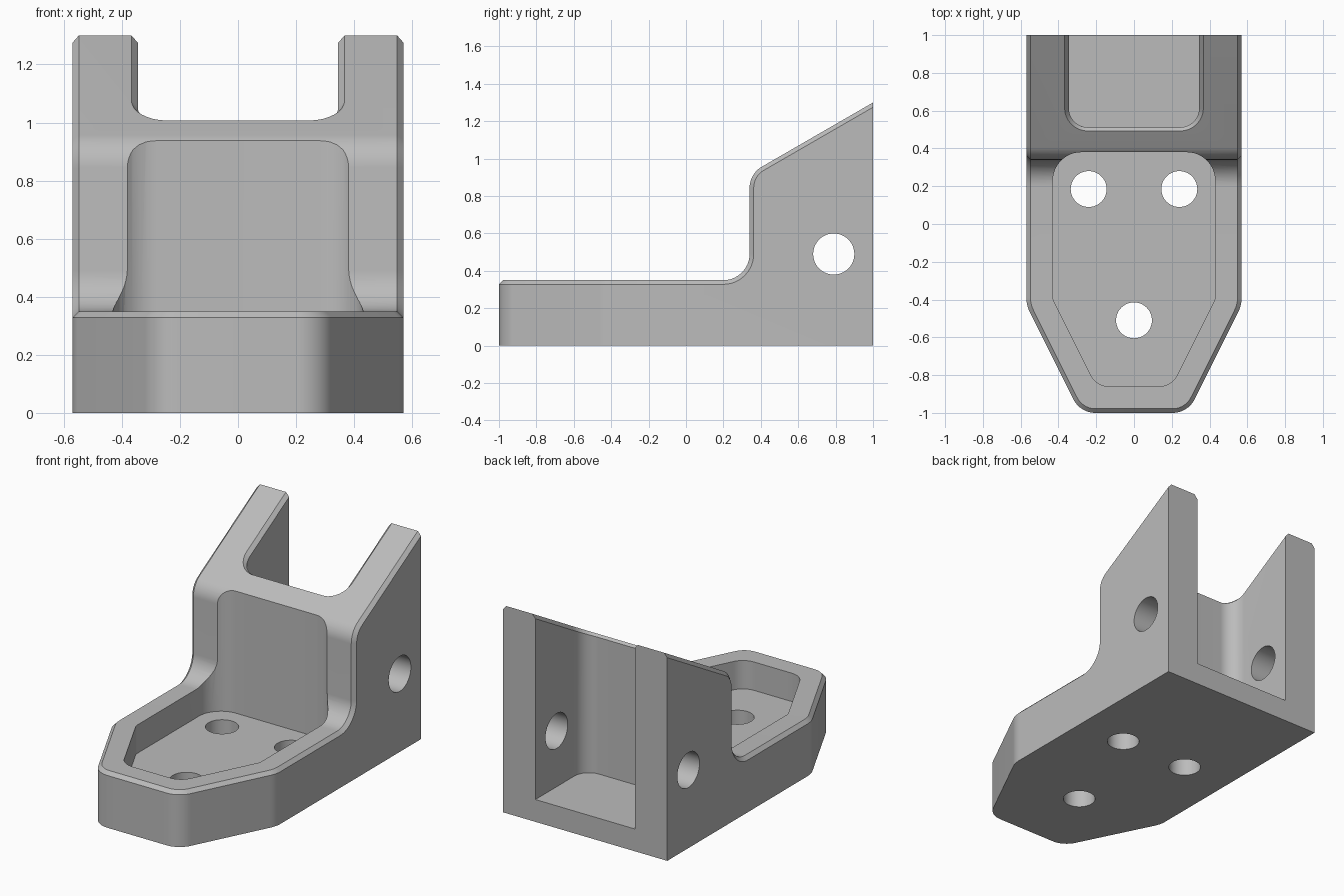
import bpy, bmesh, math
from mathutils import Vector

if "Cube" in bpy.data.objects:
    bpy.data.objects.remove(bpy.data.objects["Cube"], do_unlink=True)


def rounded(corners, steps=10):
    """Turn (a, b, radius) corners into a closed outline with filleted corners."""
    out = []
    for i, (a, b, r) in enumerate(corners):
        p = Vector((a, b))
        if r == 0:
            out.append(p)
            continue
        u = (Vector(corners[i - 1][:2]) - p).normalized()
        v = (Vector(corners[(i + 1) % len(corners)][:2]) - p).normalized()
        half = u.angle(v) / 2
        reach = r / math.tan(half)
        centre = p + (u + v).normalized() * r / math.sin(half)
        start, end = p + u * reach - centre, p + v * reach - centre
        out += [centre + start.lerp(end, k / steps).normalized() * r
                for k in range(steps + 1)]
    return out


def prism(name, outline, axis, low, high):
    """Extrude an outline along x (outline in y, z) or z (outline in x, y)."""
    bm = bmesh.new()
    if axis == "x":
        verts = [bm.verts.new((low, p.x, p.y)) for p in outline]
        move = (high - low, 0, 0)
    else:
        verts = [bm.verts.new((p.x, p.y, low)) for p in outline]
        move = (0, 0, high - low)
    face = bm.faces.new(verts)
    grown = bmesh.ops.extrude_face_region(bm, geom=[face])["geom"]
    bmesh.ops.translate(bm, vec=move,
                        verts=[g for g in grown if isinstance(g, bmesh.types.BMVert)])
    bmesh.ops.recalc_face_normals(bm, faces=bm.faces)
    mesh = bpy.data.meshes.new(name)
    bm.to_mesh(mesh)
    bm.free()
    obj = bpy.data.objects.new(name, mesh)
    bpy.context.collection.objects.link(obj)
    return obj


def combine(target, tool, operation="DIFFERENCE"):
    """Apply a boolean to the target and discard the tool."""
    mod = target.modifiers.new("cut", "BOOLEAN")
    mod.operation, mod.solver, mod.object = operation, "EXACT", tool
    graph = bpy.context.evaluated_depsgraph_get()
    mesh = bpy.data.meshes.new_from_object(target.evaluated_get(graph))
    target.modifiers.clear()
    target.data = mesh
    bpy.data.objects.remove(tool, do_unlink=True)


def circle(a, b, r, n=64):
    return [Vector((a + r * math.cos(math.tau * k / n), b + r * math.sin(math.tau * k / n)))
            for k in range(n)]


def mirrored(half):
    """Complete a half outline, listed from back to front on +x."""
    return half + [(-x, y, r) for x, y, r in reversed(half)]


# Bracket body: side profile limited by the tapered plan
slope = math.tan(math.radians(30))
bracket = prism("bracket", rounded([
    (-1.2, 0, 0), (1, 0, 0), (1, 1.3, 0), (0.34, 1.3 - 0.66 * slope, 0.13),
    (0.34, 0.35, 0.14), (-1.2, 0.35, 0)]), "x", -0.8, 0.8)
plan = mirrored([(0.57, 1.2, 0), (0.57, -0.43, 0.17), (0.285, -1, 0.13)])
combine(bracket, prism("plan_limit", rounded(plan), "z", -0.5, 2), "INTERSECT")

# Rear channel between the two uprights
channel = [(0.345, 1.3, 0), (0.345, 0.512, 0.1), (-0.345, 0.512, 0.1), (-0.345, 1.3, 0)]
combine(bracket, prism("channel_cutter", rounded(channel), "z", 0.14, 2))

# Chamfer the upper rim, leaving the back face square
bm = bmesh.new()
bm.from_mesh(bracket.data)
bmesh.ops.remove_doubles(bm, verts=bm.verts, dist=0.0001)
rim = [e for e in bm.edges if len(e.link_faces) == 2
       and e.calc_face_angle() > math.radians(40)
       and min(v.co.z for v in e.verts) > 0.3
       and min(v.co.y for v in e.verts) < 0.999]
bmesh.ops.bevel(bm, geom=rim, offset=0.022, offset_type="OFFSET", segments=1,
                profile=0.5, affect="EDGES", clamp_overlap=False)
bm.to_mesh(bracket.data)
bm.free()

# Front pocket
pocket = mirrored([(0.43, 0.38, 0.15), (0.43, -0.397, 0.05), (0.199, -0.86, 0.11)])
combine(bracket, prism("pocket_cutter", rounded(pocket), "z", 0.172, 2))

# Mounting holes through the floor and the cross pin hole through the uprights
for x, y in ((-0.24, 0.185), (0.24, 0.185), (0, -0.51)):
    combine(bracket, prism("hole_cutter", circle(x, y, 0.095), "z", -0.5, 0.3))
combine(bracket, prism("pin_cutter", circle(0.79, 0.49, 0.11), "x", -1, 1))

# Grey finish
grey = bpy.data.materials.new("light_grey")
grey.use_nodes = True
colour = (0.5, 0.5, 0.5, 1)
grey.diffuse_color = colour
grey.node_tree.nodes["Principled BSDF"].inputs["Base Color"].default_value = colour
bracket.data.materials.clear()
bracket.data.materials.append(grey)
for poly in bracket.data.polygons:
    poly.material_index = 0

# Smooth fillets and holes, crisp edges elsewhere
bpy.ops.object.select_all(action="DESELECT")
bracket.select_set(True)
bpy.context.view_layer.objects.active = bracket
bpy.ops.object.shade_smooth_by_angle(angle=math.radians(20))
